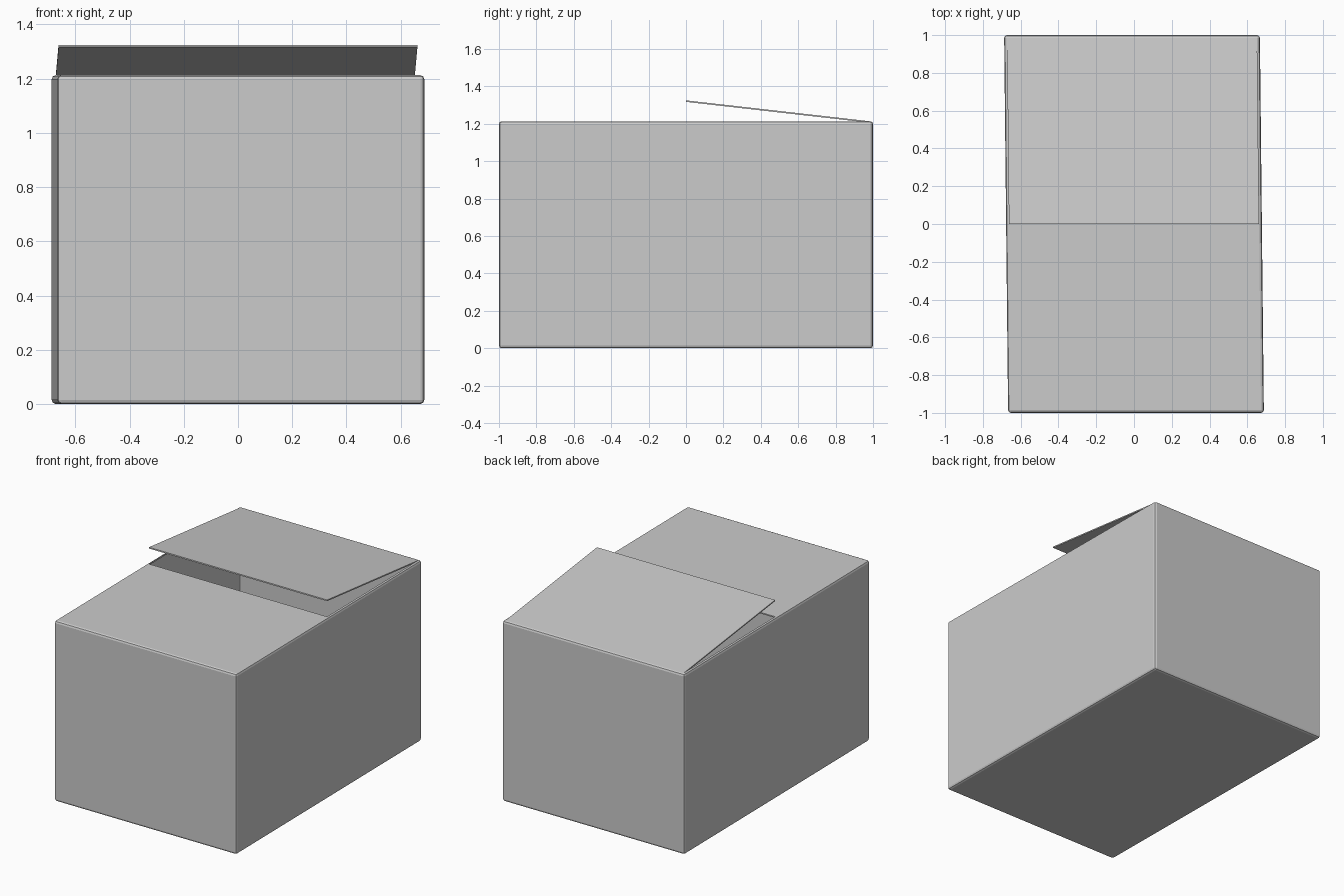
import bpy, bmesh

if "Cube" in bpy.data.objects:
    bpy.data.objects.remove(bpy.data.objects["Cube"])

HALF_X, TOP, FOLD, THICK = 0.677, 1.213, 0.015, 0.008
SHEAR = -0.0105   # the carton leans slightly out of square in plan


def finish(name, bm):
    for v in bm.verts:
        v.co.x += SHEAR * v.co.y
    me = bpy.data.meshes.new(name)
    bm.to_mesh(me)
    bm.free()
    ob = bpy.data.objects.new(name, me)
    bpy.context.collection.objects.link(ob)
    mod = ob.modifiers.new("thickness", 'SOLIDIFY')
    mod.thickness = THICK
    mod.offset = -1
    return ob


# Carton body: bevelled block with its flat top removed, leaving a folded lip
bm = bmesh.new()
bmesh.ops.create_cube(bm, size=1)
for v in bm.verts:
    v.co.x *= 2 * HALF_X
    v.co.y *= 2
    v.co.z = (v.co.z + 0.5) * TOP
bmesh.ops.bevel(bm, geom=bm.edges[:], offset=FOLD, segments=2,
                profile=0.5, affect='EDGES')
lid = [f for f in bm.faces if f.normal.z > 0.99 and f.calc_area() > 0.5]
bmesh.ops.delete(bm, geom=lid, context='FACES')
finish("carton_body", bm)


# Top flaps: one closed flat, one lifted, hinged on the front and back lips
def flap(name, y_hinge, z_free):
    bm = bmesh.new()
    w = HALF_X - FOLD
    pts = [(-w, y_hinge, TOP), (w, y_hinge, TOP), (w, 0, z_free), (-w, 0, z_free)]
    face = bm.faces.new([bm.verts.new(p) for p in pts])
    face.normal_update()
    if face.normal.z < 0:
        face.normal_flip()
    finish(name, bm)


flap("front_flap", -(1 - FOLD), TOP)
flap("back_flap", 1 - FOLD, 1.325)
